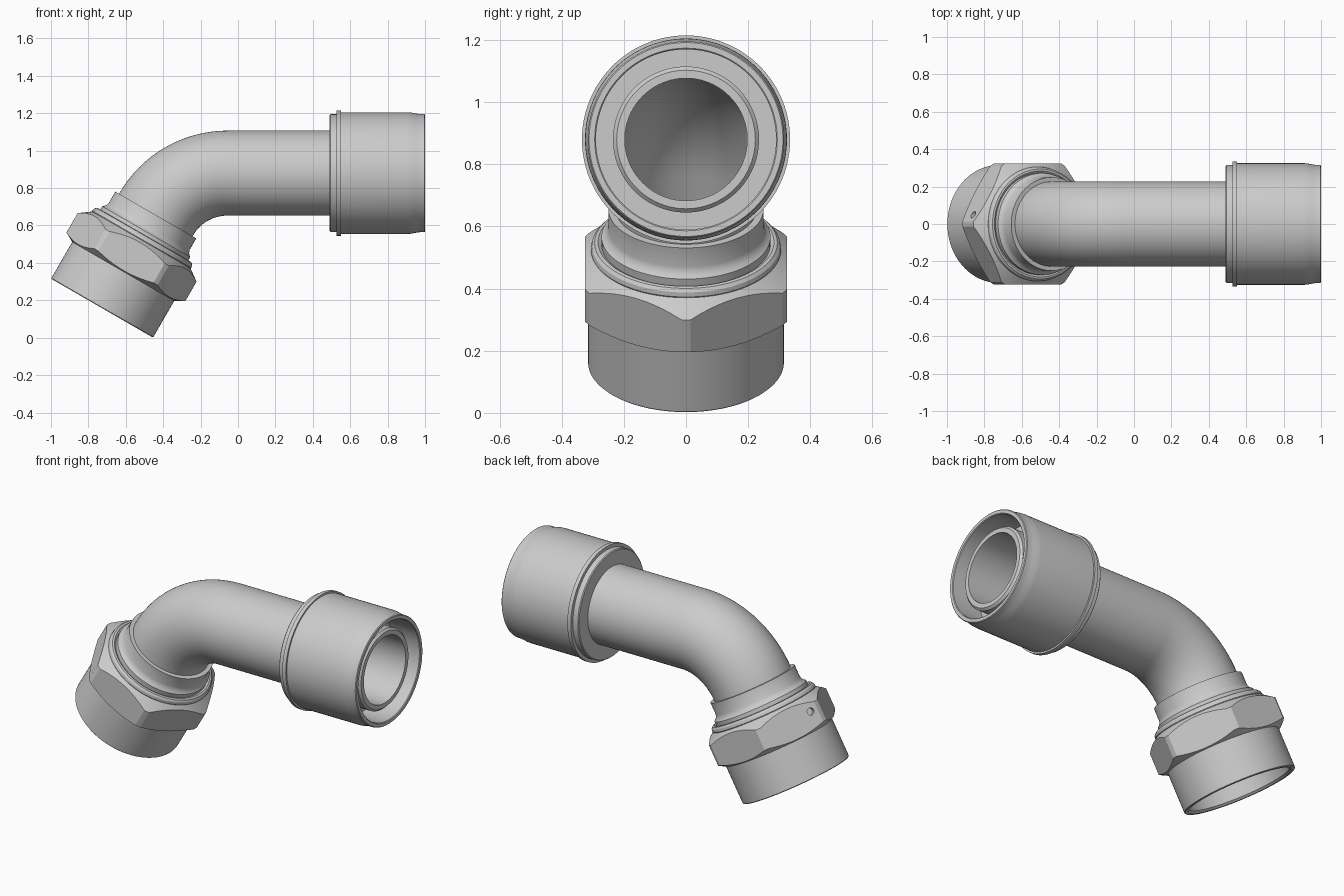
import bpy, bmesh
from math import sin, cos, tan, pi, radians
from mathutils import Matrix, Vector

if "Cube" in bpy.data.objects:
    bpy.data.objects.remove(bpy.data.objects["Cube"])

AXIS_Z = 0.88
BEND = radians(60)
BEND_R = 0.44
NUT = Matrix.Translation((-0.727, 0, 0.158)) @ Matrix.Rotation(radians(30), 4, 'Y')
PIPE = Matrix.Translation((0, 0, AXIS_Z)) @ Matrix.Rotation(radians(90), 4, 'Y')


def shade(obj, angle=28):
    bpy.ops.object.select_all(action='DESELECT')
    obj.select_set(True)
    bpy.context.view_layer.objects.active = obj
    bpy.ops.object.shade_smooth_by_angle(angle=radians(angle))


def skin(name, rings, segs=96, caps=False):
    """Skin a list of (matrix, radius) rings; join last to first unless capped."""
    bm = bmesh.new()
    loops = [[bm.verts.new(m @ Vector((r * cos(2 * pi * i / segs), r * sin(2 * pi * i / segs), 0)))
              for i in range(segs)] for m, r in rings]
    pairs = list(zip(loops, loops[1:]))
    if caps:
        bm.faces.new(loops[0])
        bm.faces.new(loops[-1])
    else:
        pairs.append((loops[-1], loops[0]))
    for a, b in pairs:
        for i in range(segs):
            j = (i + 1) % segs
            bm.faces.new((a[i], a[j], b[j], b[i]))
    bmesh.ops.recalc_face_normals(bm, faces=bm.faces[:])
    mesh = bpy.data.meshes.new(name)
    bm.to_mesh(mesh)
    bm.free()
    obj = bpy.data.objects.new(name, mesh)
    bpy.context.collection.objects.link(obj)
    return obj


def lathe(name, frame, profile, segs=96, caps=False):
    return skin(name, [(frame @ Matrix.Translation((0, 0, t)), r) for r, t in profile], segs, caps)


def boolean(obj, cutter, op):
    cutter.hide_render = True
    mod = obj.modifiers.new(op, 'BOOLEAN')
    mod.object, mod.operation, mod.solver = cutter, op, 'EXACT'
    bpy.context.view_layer.objects.active = obj
    bpy.ops.object.modifier_apply(modifier=mod.name)
    bpy.data.objects.remove(cutter)


# Bent tube: straight run, 60 degree bend, short leg into the nut
corner_x = -0.727 + (AXIS_Z - 0.158) * tan(radians(30))
start_x = corner_x + BEND_R * tan(BEND / 2)
path = []
for i in range(33):
    a = BEND * i / 32
    pos = (start_x - BEND_R * sin(a), 0, AXIS_Z - BEND_R * (1 - cos(a)))
    path.append(Matrix.Translation(pos) @ Matrix.Rotation(radians(90) - a, 4, 'Y'))
leg = NUT @ Matrix.Translation((0, 0, 0.3))


def at(x):
    return PIPE @ Matrix.Translation((0, 0, x))


outer = [(at(0.97), 0.223), (at(0.958), 0.235), (at(0.7), 0.235), (at(0.69), 0.227)]
outer += [(m, 0.227) for m in path] + [(leg, 0.227)]
inner = [(leg, 0.197)] + [(m, 0.197) for m in reversed(path)] + [(at(0.97), 0.197)]
shade(skin("bent_tube", outer + inner))

# Crimped collar with a raised flange and recessed mouth
shade(lathe("collar", PIPE, [
    (0.22, 0.49), (0.31, 0.49), (0.315, 0.495), (0.315, 0.527), (0.335, 0.527), (0.335, 0.55),
    (0.325, 0.55), (0.325, 0.91), (0.324, 0.925), (0.318, 0.955), (0.316, 0.97),
    (0.316, 0.996), (0.312, 1.0), (0.294, 1.0), (0.29, 0.996), (0.29, 0.82), (0.22, 0.82)]))

# Sleeve welded on the short leg
shade(lathe("neck_sleeve", NUT, [
    (0.21, 0.575), (0.25, 0.575), (0.25, 0.505), (0.255, 0.49), (0.264, 0.478),
    (0.272, 0.472), (0.272, 0.43), (0.21, 0.43)]))

# Socket below the nut, with a rolled bead above it
shade(lathe("socket_body", NUT, [
    (0.296, 0), (0.311, 0), (0.315, 0.004), (0.315, 0.3), (0.3, 0.3), (0.3, 0.415),
    (0.306, 0.425), (0.303, 0.44), (0.294, 0.45), (0.283, 0.452), (0.274, 0.446),
    (0.262, 0.44), (0.23, 0.44), (0.2, 0.3), (0.285, 0.2), (0.285, 0.012)]))

# Hex nut: prism trimmed by a chamfered turned shape, with a small drilled dimple
nut = lathe("hex_nut", NUT, [(0.375, 0.15), (0.375, 0.5)], segs=6, caps=True)
boolean(nut, lathe("nut_trim", NUT, [
    (0.27, 0.226), (0.314, 0.226), (0.367, 0.255), (0.367, 0.375), (0.304, 0.421), (0.27, 0.421)]),
    'INTERSECT')
drill = NUT @ Matrix.Translation((-0.346, 0.05, 0.335)) @ Matrix.Rotation(radians(150), 4, 'Z') \
    @ Matrix.Rotation(radians(90), 4, 'Y')
boolean(nut, lathe("nut_drill", drill, [(0.02, -0.03), (0.02, 0.03)], segs=24, caps=True), 'DIFFERENCE')
shade(nut, 20)
